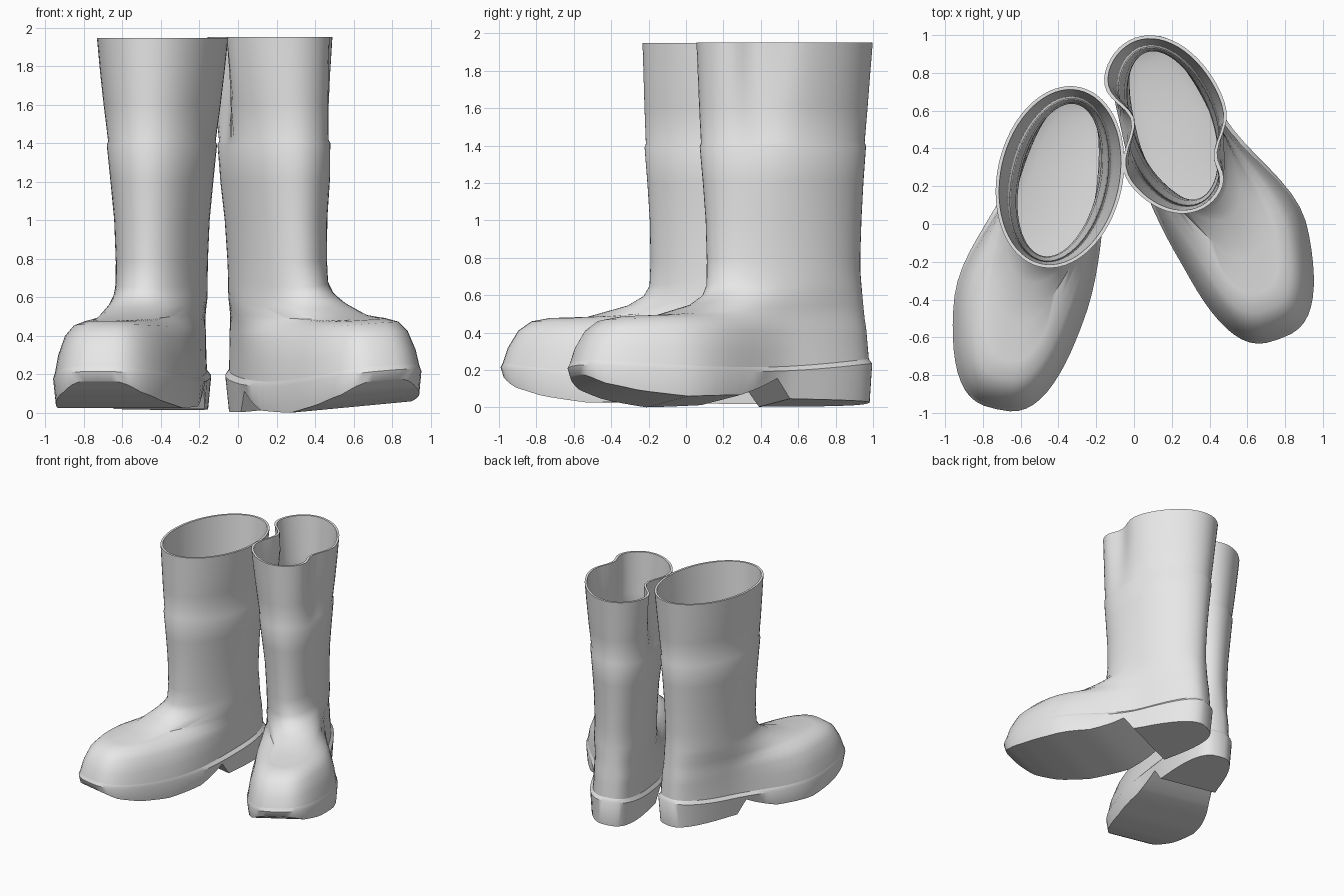
import bpy, bmesh, math
from mathutils import Matrix, Vector

old = bpy.data.objects.get("Cube")
if old:
    bpy.data.objects.remove(old, do_unlink=True)

rubber = bpy.data.materials.new("grey_rubber")
rubber.use_nodes = True
rubber.diffuse_color = (0.8, 0.8, 0.8, 1)
rubber.node_tree.nodes["Principled BSDF"].inputs["Base Color"].default_value = (0.8, 0.8, 0.8, 1)

N = 64          # points around each ring
TOP = 1.947     # rim height
WALL = 0.018    # rubber thickness

# Rings: back y, back z, front y, front z, back half width, front half width
SHAFT = [
    (.875, TOP, -.1, TOP, .332, .332),
    (.86, 1.78, -.095, 1.78, .315, .315),
    (.845, 1.6, -.09, 1.6, .294, .294),
    (.828, 1.41, -.083, 1.41, .268, .268),
    (.835, 1.39, -.09, 1.39, .275, .275),
    (.82, 1.2, -.075, 1.2, .255, .255),
    (.808, 1.0, -.062, 1.0, .235, .235),
    (.8, .8, -.058, .78, .226, .226),
    (.8, .72, -.065, .65, .225, .225),
]
FOOT = [
    (.803, .66, -.1, .595, .226, .222),
    (.806, .61, -.19, .545, .228, .215),
    (.812, .54, -.42, .483, .23, .2),
    (.818, .47, -.62, .478, .232, .22),
    (.824, .42, -.72, .46, .235, .27),
    (.829, .36, -.79, .41, .238, .31),
    (.834, .30, -.845, .32, .241, .343),
    (.838, .25, -.872, .24, .246, .358),
]
WELT = (.855, .225, -.885, .215, .27, .366)
TREAD = (.84, .02, -.87, .18, .252, .352)

# Underside profile along the foot: toe spring, ball, arch, heel
UNDER = [(-.9, .19), (-.78, .11), (-.6, .06), (-.35, .025), (0, .035),
         (.15, .09), (.235, .13), (.3, .02), (.9, .015)]


def smooth(a, b, v):
    t = max(0, min(1, (v - a) / (b - a)))
    return t * t * (3 - 2 * t)


def under(y):
    for (y0, z0), (y1, z1) in zip(UNDER, UNDER[1:]):
        if y <= y1:
            return z0 + (z1 - z0) * (y - y0) / (y1 - y0)


def ring(spec, power=1.0, sag=0.0, inset=0.0, drop=0.0, pinch=0.0, tread=False):
    yb, zb, yf, zf, hb, hf = spec
    yb, yf, hb, hf = yb - inset, yf + inset, hb - inset, hf - inset
    pts = []
    for i in range(N):
        a = math.tau * i / N
        t = (1 - math.cos(a)) / 2
        y = yb + (yf - yb) * t
        s = math.sin(a)
        half = hb + (hf - hb) * smooth(.4, -.35, y)
        x = math.copysign(abs(s) ** power * half, s) if abs(s) > 1e-6 else 0
        z = zb + (zf - zb) * t - sag * 4 * t * (1 - t) - drop
        if tread:
            z = under(y)
        # squeezed dents in the limp shaft
        k = pinch * smooth(1.2, TOP, z)
        if s < 0:
            x += k * .16 * math.exp(-((y - .47) / .16) ** 2)
        else:
            x -= k * .09 * math.exp(-((y - .15) / .12) ** 2)
        pts.append(Vector((x, y, z)))
    return pts


def strips(bm, loop):
    """Close a ring with strips running across the foot."""
    for j in range(N // 2):
        face = []
        for v in (loop[j], loop[j + 1], loop[(N - j - 1) % N], loop[(N - j) % N]):
            if v not in face:
                face.append(v)
        bm.faces.new(face)


def make_part(name, rings, pose):
    bm = bmesh.new()
    loops = [[bm.verts.new(pose(p)) for p in r] for r in rings]
    for a, b in zip(loops, loops[1:]):
        for i in range(N):
            j = (i + 1) % N
            bm.faces.new((a[i], a[j], b[j], b[i]))
    strips(bm, loops[-1])
    bmesh.ops.recalc_face_normals(bm, faces=bm.faces)
    mesh = bpy.data.meshes.new(name)
    bm.to_mesh(mesh)
    bm.free()
    mesh.materials.append(rubber)
    ob = bpy.data.objects.new(name, mesh)
    bpy.context.collection.objects.link(ob)
    bpy.ops.object.select_all(action='DESELECT')
    ob.select_set(True)
    bpy.context.view_layer.objects.active = ob
    bpy.ops.object.shade_smooth_by_angle(angle=math.radians(40))


def make_boot(side, mirror, origin, turn, bend, lean, roll, pinch):
    place = Matrix.Translation(origin) @ Matrix.Rotation(math.radians(turn), 4, 'Z')

    def pose(p):
        # toes swing outward, shaft leans inward, outer edge lifts
        x = p.x + lean * (TOP - p.z)
        x += bend * smooth(.35, -.4, p.y) * smooth(.7, .5, p.z)
        z = p.z + roll * p.x * (1 - p.z / TOP)
        return place @ Vector((mirror * x, p.y, z))

    def upper(inset):
        out = [ring(s, inset=inset, pinch=pinch) for s in SHAFT]
        last = len(FOOT) - 1
        for i, s in enumerate(FOOT):
            out.append(ring(s, power=1 - .3 * min(1, (i + 1) / 5),
                            sag=.06 * max(0, i - last + 2) / 2,
                            inset=inset, drop=inset))
        return out

    # Upper: inner lining and insole joined to the outer wall at the rim
    outer, inner = upper(0), upper(WALL)
    insole = ring(FOOT[-1], power=.8, sag=.05, inset=.08, drop=.05)
    make_part(side + "_boot_upper", outer[::-1] + inner + [insole], pose)

    # Sole: welt, side band and stepped underside
    make_part(side + "_boot_sole", [
        outer[-1],
        ring(WELT, power=.7, sag=.06),
        ring(TREAD, power=.7, tread=True),
    ], pose)


make_boot("right", -1, (-.475, -.13, 0), -12.4, .065, 0, 0, 0)
make_boot("left", 1, (.303, .163, .005), 20, .13, .025, .09, 1)
